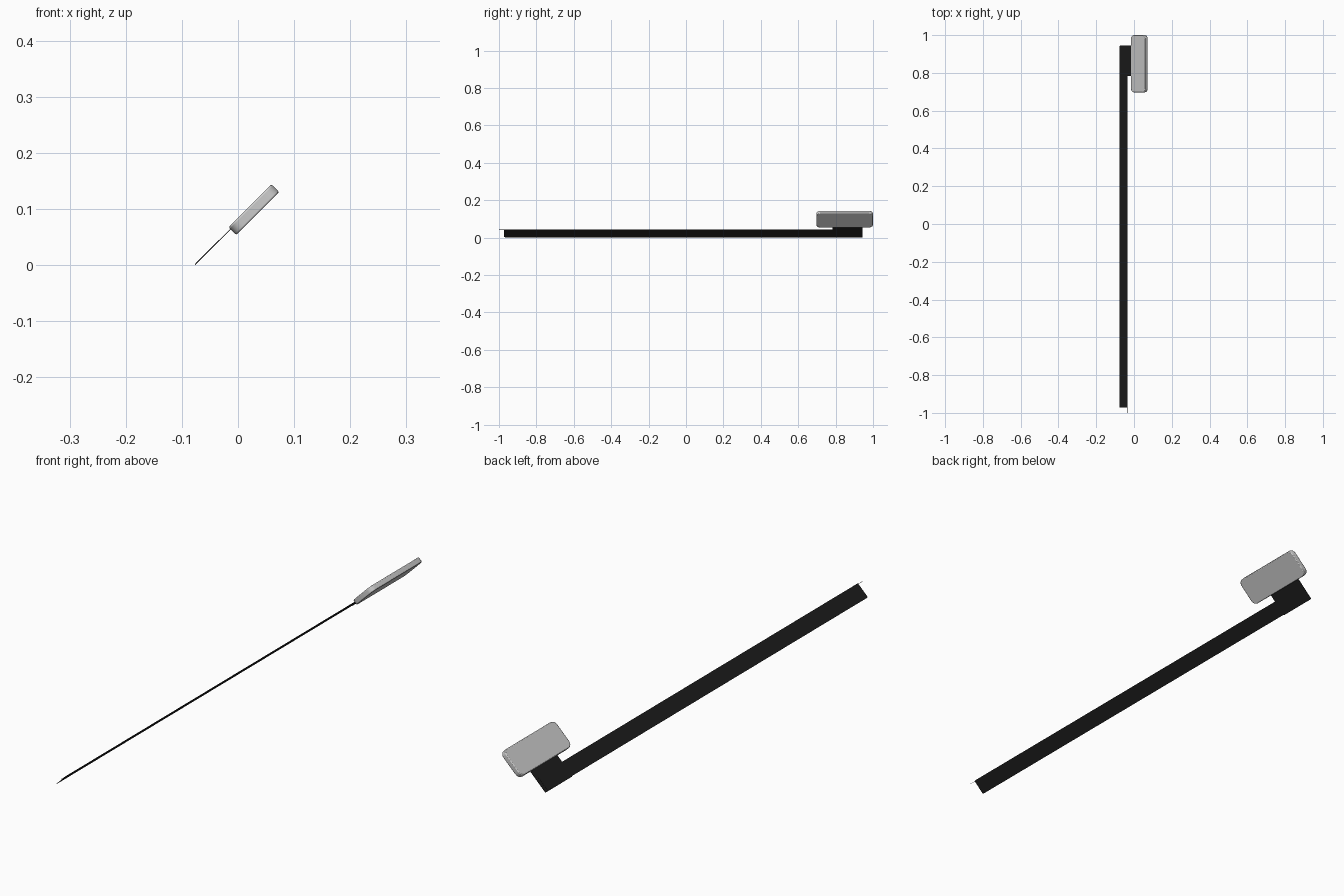
import bpy, bmesh
from math import radians
from mathutils import Matrix

if "Cube" in bpy.data.objects:
    bpy.data.objects.remove(bpy.data.objects["Cube"])

# Everything lies in a plane tilted 45 degrees about y: local x runs up the slope
FRAME = Matrix.Translation((-0.077, 0, 0.001)) @ Matrix.Rotation(radians(-45), 4, 'Y')

black = bpy.data.materials.new("black_film")
black.diffuse_color = (0.012, 0.012, 0.012, 1)
black.use_nodes = True
black.node_tree.nodes["Principled BSDF"].inputs["Base Color"].default_value = black.diffuse_color


def slab(name, x, y, z, radius=0, segs=3, rim=0, mat=None):
    """Flat box given by ranges, with rounded outline corners and softened rim."""
    bm = bmesh.new()
    bmesh.ops.create_cube(bm, size=1)
    for v in bm.verts:
        v.co = [r[0] if c < 0 else r[1] for c, r in zip(v.co, (x, y, z))]
    if radius:
        corners = [e for e in bm.edges if abs(e.verts[0].co.z - e.verts[1].co.z) > 1e-5]
        bmesh.ops.bevel(bm, geom=corners, offset=radius, segments=segs,
                        profile=0.5, affect='EDGES')
    me = bpy.data.meshes.new(name)
    bm.to_mesh(me)
    bm.free()
    ob = bpy.data.objects.new(name, me)
    bpy.context.collection.objects.link(ob)
    ob.matrix_world = FRAME
    if mat:
        me.materials.append(mat)
    if rim:
        b = ob.modifiers.new("rim", 'BEVEL')
        b.width, b.segments, b.angle_limit = rim, 2, radians(50)
    bpy.context.view_layer.objects.active = ob
    ob.select_set(True)
    bpy.ops.object.shade_smooth_by_angle(angle=radians(35))
    ob.select_set(False)
    return ob


# Long thin ribbon and the wider tab at its end
slab("ribbon", (0.002, 0.061), (-0.972, 0.93), (-0.0005, 0.0005), 0.004, mat=black)
slab("tab", (0.0, 0.094), (0.784, 0.944), (-0.0012, 0.0), 0.004, mat=black)

# Hair-thin lead at the far end of the ribbon
slab("end_lead", (0.058, 0.059), (-1.0, -0.97), (-0.0004, 0.0004), mat=black)

# Rounded block held by the tab
slab("block", (0.0895, 0.1975), (0.697, 1.0), (-0.0155, 0.0045), 0.02, 4, 0.003)
